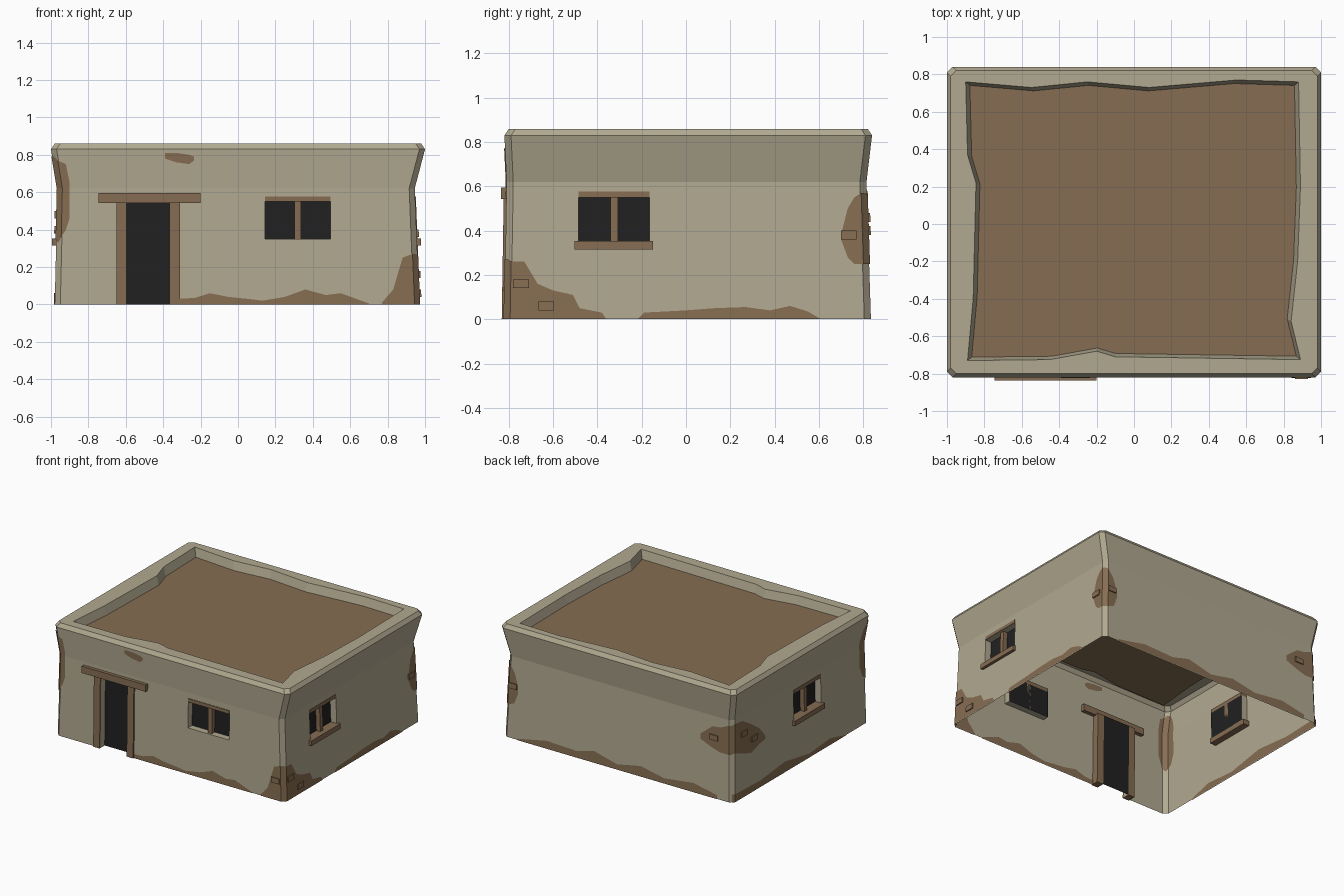
import bpy, bmesh
from mathutils import Vector

if "Cube" in bpy.data.objects:
    bpy.data.objects.remove(bpy.data.objects["Cube"])


def material(name, rgb):
    m = bpy.data.materials.new(name)
    m.diffuse_color = (*rgb, 1)
    m.use_nodes = True
    m.node_tree.nodes["Principled BSDF"].inputs["Base Color"].default_value = m.diffuse_color
    return m


PLASTER = material("plaster", (0.44, 0.395, 0.28))
EARTH = material("earth brown", (0.24, 0.155, 0.085))
WOOD = material("wood brown", (0.235, 0.15, 0.085))
DARK = material("dark opening", (0.015, 0.015, 0.015))

# Sides run anticlockwise: 0 front, 1 right, 2 back, 3 left
NORMAL = [Vector((0, -1, 0)), Vector((1, 0, 0)), Vector((0, 1, 0)), Vector((-1, 0, 0))]
# Wall distance from centre at heights 0, 0.62 and 0.83 (parapet flares out)
EXTENT = [(.82, .81, .82), (.97, .945, 1.0), (.835, .815, .84), (.98, .965, 1.0)]
BEVEL = 0.03
END, CORNER = 8, 9      # u codes: end of the flat wall, middle of the corner bevel


def extent(s, z):
    a, b, c = EXTENT[s % 4]
    if z < .62:
        return a + (b - a) * z / .62
    return b + (c - b) * min((z - .62) / .21, 1)


def point(s, u, z, d=0):
    """Point on side s at u along the wall, height z, depth d into the wall."""
    off = extent(s, z) - d
    hi = extent(s + 1, z) - d - BEVEL
    lo = -(extent(s - 1, z) - d - BEVEL)
    a = max(lo, min(hi, u))
    if abs(u) >= CORNER:
        a += BEVEL / 2 if u > 0 else -BEVEL / 2
        off -= BEVEL / 2
    return NORMAL[s] * off + NORMAL[(s + 1) % 4] * a + Vector((0, 0, z))


def quad(bm, pts, mat=0):
    f = bm.faces.new([bm.verts.new(p) for p in pts])
    f.material_index = mat
    return f


def finish(bm, name, *mats):
    me = bpy.data.meshes.new(name)
    bm.to_mesh(me)
    bm.free()
    for m in mats:
        me.materials.append(m)
    ob = bpy.data.objects.new(name, me)
    bpy.context.collection.objects.link(ob)
    return ob


def slab(name, s, u0, u1, z0, z1, out, inn, mat):
    """Box that follows the wall from depth -out to depth inn."""
    bm = bmesh.new()
    v = [bm.verts.new(point(s, u, z, d)) for d in (-out, inn)
         for u, z in ((u0, z0), (u1, z0), (u1, z1), (u0, z1))]
    bm.faces.new(v[:4])
    bm.faces.new(v[:3:-1])
    for i in range(4):
        j = (i + 1) % 4
        bm.faces.new((v[j], v[i], v[i + 4], v[j + 4]))
    return finish(bm, name, mat)


# Openings: side, u0, u1, z0, z1
DOOR = (0, -.595, -.365, 0, .55)
WINDOWS = {"front": (0, .145, .495, .35, .55),
           "right": (1, -.485, -.165, .35, .55),
           "left": (3, -.075, .255, .35, .55)}
OPENINGS = [DOOR, *WINDOWS.values()]
RECESS = 0.05

# Outer walls with recessed openings and bevelled parapet
bm = bmesh.new()
rows = [(0, 0), (.35, 0), (.55, 0), (.62, 0), (.83, 0), (.86, .02)]
for s in range(4):
    holes = [o for o in OPENINGS if o[0] == s]
    cols = sorted({-CORNER, -END, END, CORNER, *(u for o in holes for u in o[1:3])})
    for u0, u1 in zip(cols, cols[1:]):
        for (z0, d0), (z1, d1) in zip(rows, rows[1:]):
            if any(o[1] <= u0 and u1 <= o[2] and o[3] <= z0 and z1 <= o[4] for o in holes):
                continue
            quad(bm, [point(s, u0, z0, d0), point(s, u1, z0, d0),
                      point(s, u1, z1, d1), point(s, u0, z1, d1)])
    for _, u0, u1, z0, z1 in holes:
        ring = [(u0, z0), (u1, z0), (u1, z1), (u0, z1)]
        front = [point(s, u, z) for u, z in ring]
        back = [point(s, u, z, RECESS) for u, z in ring]
        quad(bm, back, 1)
        for i in range(4):
            j = (i + 1) % 4
            if z0 > 0 or i:
                quad(bm, [front[i], front[j], back[j], back[i]])
bmesh.ops.remove_doubles(bm, verts=bm.verts, dist=1e-4)

# Parapet top and its uneven inner edge
INNER = [(-.89, -.73), (-.45, -.725), (-.2, -.68), (-.1, -.71), (.89, -.725), (.84, -.52),
         (.875, -.2), (.89, .2), (.88, .76), (.55, .77), (.08, .73), (-.25, .76),
         (-.55, .73), (-.9, .76), (-.89, .37), (-.845, .22), (-.86, -.4)]
ROOF_Z = .795
rim = [e for e in bm.edges if e.is_boundary and all(v.co.z > .855 for v in e.verts)]
top = [bm.verts.new((x, y, .86)) for x, y in INNER]
low = [bm.verts.new((x * .975, y * .975, ROOF_Z)) for x, y in INNER]
n = len(INNER)
for i in range(n):
    j = (i + 1) % n
    rim.append(bm.edges.new((top[i], top[j])))
fill = bmesh.ops.triangle_fill(bm, edges=rim, use_beauty=True)
for f in fill["geom"]:
    if isinstance(f, bmesh.types.BMFace):
        f.normal_update()
        if f.normal.z < 0:
            f.normal_flip()
for i in range(n):
    j = (i + 1) % n
    bm.faces.new((top[i], top[j], low[j], low[i]))
finish(bm, "walls", PLASTER, DARK)

# Flat earth roof
bm = bmesh.new()
bm.faces.new([bm.verts.new((x * .975, y * .975, ROOF_Z)) for x, y in INNER])
bmesh.ops.triangulate(bm, faces=bm.faces[:])
finish(bm, "roof", EARTH)

# Door frame
slab("door_jamb_left", 0, -.65, -.595, 0, .55, .012, RECESS, WOOD)
slab("door_jamb_right", 0, -.365, -.31, 0, .55, .012, RECESS, WOOD)
slab("door_lintel", 0, -.745, -.2, .543, .595, .025, .03, WOOD)

# Window lintels, mullions and sills
for name, (s, u0, u1, z0, z1) in WINDOWS.items():
    mid = (u0 + u1) / 2
    slab(name + "_window_lintel", s, u0, u1, z1, z1 + .026, .004, RECESS, WOOD)
    slab(name + "_window_mullion", s, mid - .017, mid + .017, z0, z1, -.015, RECESS, WOOD)
    if name != "front":
        slab(name + "_window_sill", s, u0 - .018, u1 + .015, z0 - .035, z0 + .003, .022, RECESS, WOOD)


def patch(name, s, cols):
    """Thin plate of bare earth showing on both faces of the wall."""
    cols = [c if len(c) == 3 else (c[0], 0, c[1]) for c in cols]
    bm = bmesh.new()
    for d in (-.004, .004):
        for (u0, a0, b0), (u1, a1, b1) in zip(cols, cols[1:]):
            m0, m1 = max(a0, min(b0, .62)), max(a1, min(b1, .62))
            for l0, l1, h0, h1 in ((a0, a1, m0, m1), (m0, m1, b0, b1)):
                if h0 - l0 < .001 and h1 - l1 < .001:
                    continue
                pts = [point(s, u0, l0, d), point(s, u1, l1, d),
                       point(s, u1, h1, d), point(s, u0, h0, d)]
                quad(bm, pts if d < 0 else pts[::-1])
    bmesh.ops.remove_doubles(bm, verts=bm.verts, dist=1e-4)
    finish(bm, name, EARTH)


# Worn plaster along the ground: (u, top)
patch("front_base_wear", 0, [(-.31, .03), (-.23, .035), (-.15, .06), (-.05, .04), (.05, .03), (.13, .02),
                             (.25, .04), (.36, .08), (.47, .05), (.55, .06), (.7, .005)])
patch("right_base_wear", 1, [(-.22, 0), (-.19, .03), (0, .04), (.13, .05), (.27, .055), (.38, .04),
                             (.47, .06), (.55, .035), (.61, 0)])
patch("back_base_wear", 2, [(-.85, .01), (-.6, .06), (-.35, .05), (-.2, .09), (0, .04), (.2, .08),
                            (.4, .04), (.65, .07), (.85, .03)])
patch("left_base_wear", 3, [(-CORNER, .06), (-END, .06), (-.5, .05), (-.2, .08), (.1, .03), (.35, .05), (.55, 0)])

# Broken plaster at the corners: (u, bottom, top)
patch("front_right_wear_a", 0, [(.77, .01), (.83, .08), (.88, .25), (END, .27), (CORNER, .27)])
patch("front_right_wear_b", 1, [(-CORNER, .27), (-END, .26), (-.73, .26), (-.67, .16), (-.6, .13),
                                (-.51, .11), (-.48, .05), (-.38, .03), (-.36, 0)])
patch("front_left_wear_a", 0, [(-CORNER, .33, .79), (-END, .36, .77), (-.92, .4, .75), (-.9, .46, .65)])
patch("front_left_wear_b", 3, [(.72, .45, .65), (.75, .37, .74), (END, .35, .79), (CORNER, .33, .79)])
patch("back_right_wear_a", 1, [(.70, .36, .38), (.73, .28, .5), (.76, .25, .55), (END, .25, .57), (CORNER, .25, .57)])
patch("back_right_wear_b", 2, [(-CORNER, .25, .57), (-END, .25, .56), (-.88, .27, .5), (-.85, .35, .4)])
patch("back_left_wear_a", 2, [(.7, .42, .46), (.8, .38, .54), (.87, .36, .55), (END, .36, .58), (CORNER, .36, .58)])
patch("back_left_wear_b", 3, [(-CORNER, .36, .58), (-END, .37, .59), (-.7, .33, .58), (-.6, .3, .52),
                              (-.5, .33, .45), (-.43, .34, .37)])
patch("front_top_wear", 0, [(-.39, .78, .81), (-.33, .76, .81), (-.26, .75, .8), (-.235, .77, .79)])

# Exposed bricks inside the broken plaster
BRICKS = [(1, -.78, .14), (1, -.665, .04), (1, .7, .36), (0, .86, .13), (2, .78, .44),
          (3, -.72, .46), (3, -.6, .38), (2, -.93, .38)]
for i, (s, u, z) in enumerate(BRICKS):
    slab(f"brick_{i + 1}", s, u, u + .07, z, z + .04, .012, 0, EARTH)
